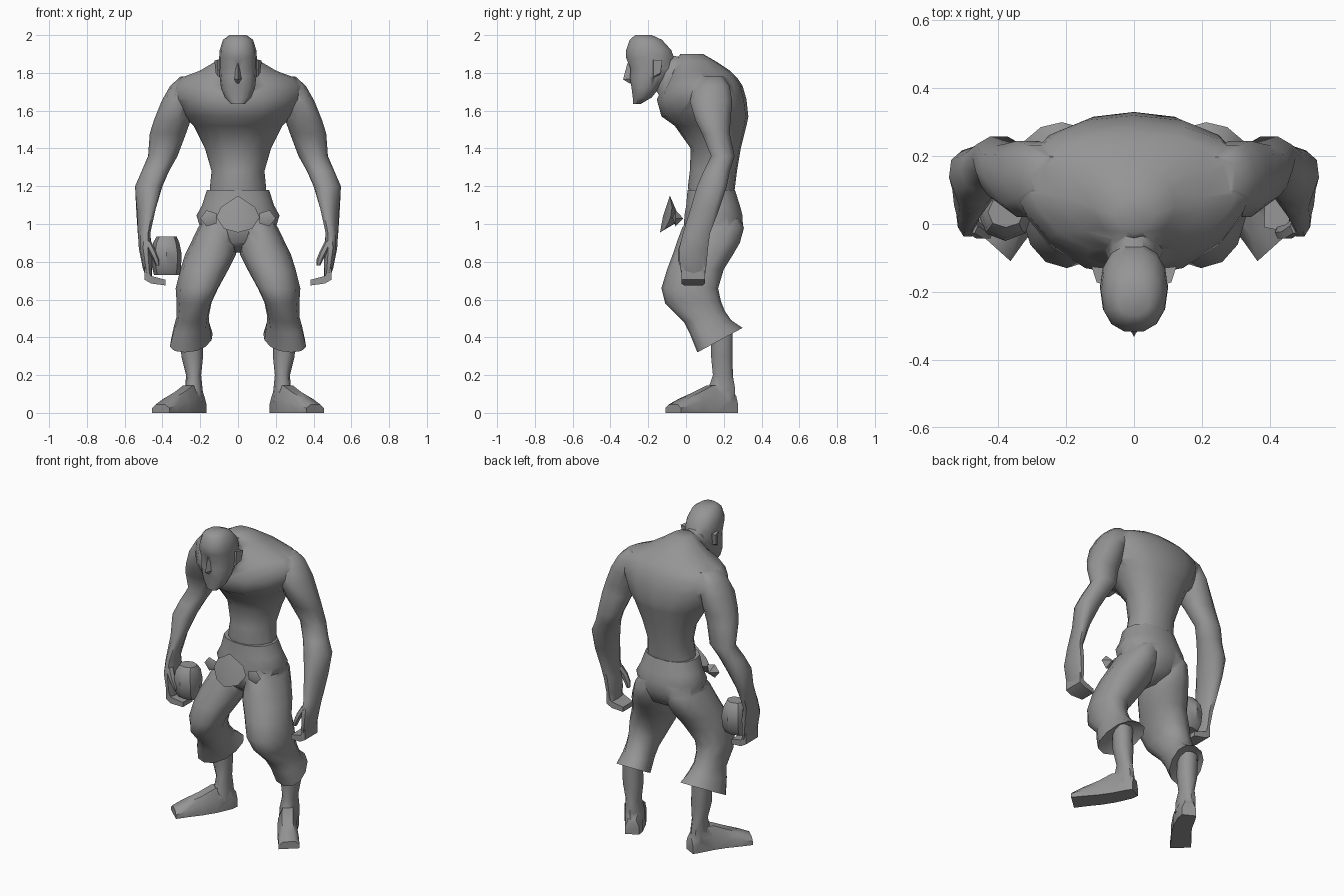
import bpy, bmesh, math
from mathutils import Vector

grey = bpy.data.materials.new("plain_grey")
grey.diffuse_color = (0.3, 0.3, 0.3, 1)


def shade(ob, angle):
    bpy.ops.object.select_all(action='DESELECT')
    ob.select_set(True)
    bpy.context.view_layer.objects.active = ob
    bpy.ops.object.shade_smooth_by_angle(angle=math.radians(angle))


def finish(name, bm, angle=45):
    bmesh.ops.recalc_face_normals(bm, faces=bm.faces)
    me = bpy.data.meshes.new(name)
    bm.to_mesh(me)
    bm.free()
    me.materials.append(grey)
    ob = bpy.data.objects.new(name, me)
    bpy.context.collection.objects.link(ob)
    shade(ob, angle)
    return ob


def fuse(base, parts, angle=60):
    """Union the parts into the base so no inner walls remain."""
    for part in parts:
        bpy.context.view_layer.objects.active = base
        mod = base.modifiers.new("union", 'BOOLEAN')
        mod.operation, mod.solver, mod.object = 'UNION', 'EXACT', part
        bpy.ops.object.modifier_apply(modifier=mod.name)
        bpy.data.objects.remove(part)
    shade(base, angle)


def skin(name, loops, angle=45):
    """Bridge equal-length loops of points into a closed tube."""
    bm = bmesh.new()
    rows = [[bm.verts.new(p) for p in loop] for loop in loops]
    n = len(rows[0])
    for a, b in zip(rows, rows[1:]):
        for i in range(n):
            j = (i + 1) % n
            bm.faces.new((a[i], a[j], b[j], b[i]))
    bm.faces.new(rows[0])
    bm.faces.new(rows[-1])
    return finish(name, bm, angle)


def body(name, rings, s=1, n=12, angle=45, power=0.9, front=0.9, back=0.9):
    """Rings: z front, z back, x inner, x outer, y front, y back, optional x skew to the back."""
    def pw(v, p):
        return math.copysign(abs(v) ** p, v)
    loops = []
    for zf, zb, x0, x1, yf, yb, *skew in rings:
        k = skew[0] if skew else 0
        loop = []
        for i in range(n):
            a = 2 * math.pi * i / n
            u, v = pw(math.cos(a), power), math.sin(a)
            v = pw(v, front if v < 0 else back)
            loop.append((s * ((x0 + x1) / 2 + u * (x1 - x0) / 2 + k * v),
                         (yf + yb) / 2 + v * (yb - yf) / 2,
                         (zf + zb) / 2 + v * (zb - zf) / 2))
        loops.append(loop)
    return skin(name, loops, angle)


def level(rows):
    """Level rings: z, x inner, x outer, y front, y back."""
    return [(r[0], r[0], *r[1:]) for r in rows]


def centred(rows):
    """Level rings around x = 0: z, half width, y front, y back."""
    return [(r[0], r[0], -r[1], r[1], r[2], r[3]) for r in rows]


# Bare torso with broad hunched back
torso = body("torso", centred([
    (1.12, .15, .02, .25), (1.20, .148, .01, .26), (1.28, .14, .02, .27),
    (1.40, .175, .025, .29), (1.52, .235, -.06, .32), (1.57, .285, -.13, .33),
    (1.66, .34, -.155, .32), (1.73, .345, -.12, .30), (1.775, .30, -.095, .27),
    (1.81, .205, -.08, .235), (1.86, .12, -.06, .16), (1.90, .06, -.03, .09)]),
    n=16, angle=60, front=1.4, back=.8)

# Neck leaning forward
neck = body("neck", [(1.74, 1.90, -.065, .065, -.20, -.09), (1.70, 1.89, -.075, .075, -.16, -.04),
                     (1.62, 1.86, -.12, .12, -.11, .07)], n=10)

# Head with pointed beard
head = body("head", centred([
    (2.0, .045, -.27, -.18), (1.975, .08, -.30, -.125), (1.92, .097, -.32, -.075),
    (1.88, .10, -.32, -.06), (1.82, .10, -.295, -.07), (1.78, .097, -.30, -.09),
    (1.72, .09, -.29, -.14), (1.67, .07, -.283, -.18), (1.635, .035, -.28, -.24)]),
    n=14, angle=50, power=.85)

# Nose wedge
nose = skin("nose", [[(-.01, -.28, 1.85), (.01, -.28, 1.85), (0, -.311, 1.85)],
                     [(-.028, -.28, 1.77), (.028, -.28, 1.77), (0, -.333, 1.765)],
                     [(-.015, -.28, 1.745), (.015, -.28, 1.745), (0, -.30, 1.745)]], 30)
fuse(torso, [neck, head, nose])

# Trouser seat
seat = body("trousers", centred([
    (1.18, .165, .005, .262), (1.10, .19, -.002, .288), (1.045, .22, -.012, .303),
    (.98, .20, -.015, .305), (.90, .14, .0, .27), (.85, .04, .06, .18)]), n=14)

for s, side in ((-1, "right"), (1, "left")):
    # Ears
    ear = skin(side + "_ear", [
        [(s * .085, -.175, 1.77), (s * .085, -.14, 1.79), (s * .085, -.13, 1.86), (s * .085, -.18, 1.86)],
        [(s * .105, -.172, 1.78), (s * .118, -.135, 1.80), (s * .125, -.125, 1.865),
         (s * .11, -.172, 1.87)]], 30)

    # Arm from shoulder to palm
    arm = body(side + "_arm", level([
        (1.78, .20, .305, .08, .20), (1.73, .20, .36, .035, .235), (1.65, .22, .405, .015, .25),
        (1.55, .25, .445, .045, .24), (1.48, .275, .467, .08, .235), (1.36, .32, .476, .13, .26),
        (1.28, .365, .51, .09, .235), (1.20, .40, .545, .055, .22, .01),
        (1.08, .44, .535, .02, .18, .02), (.95, .465, .53, -.02, .13, .01),
        (.87, .455, .525, -.04, .12), (.77, .455, .505, -.035, .11),
        (.71, .455, .485, -.02, .10)]), s, n=10, angle=50)

    # Curled fingers
    fingers = skin(side + "_fingers", [
        [(s * x, y0, z), (s * x, y1, z), (s * x, y1, z - h), (s * x, y0, z - h)]
        for x, z, h, y0, y1 in ((.495, .775, .07, -.025, .10), (.46, .725, .04, -.025, .10),
                                (.385, .705, .03, -.01, .09))], 40)

    # Thumb
    thumb = body(side + "_thumb", level([
        (.91, .46, .50, -.03, .02), (.86, .435, .475, -.045, 0),
        (.81, .415, .45, -.045, -.005), (.78, .415, .435, -.035, -.01)]), s, n=6)
    fuse(torso, [ear, arm, fingers, thumb])

    # Trouser leg with slanted flared hem
    leg = body(side + "_trouser_leg", [
        (1.06, 1.06, .04, .16, .04, .27), (.98, .98, .012, .212, -.02, .307),
        (.90, .90, .004, .25, -.05, .285), (.84, .84, .01, .28, -.07, .25),
        (.76, .76, .05, .305, -.10, .20), (.66, .66, .105, .33, -.13, .17, .02),
        (.58, .59, .14, .325, -.11, .185, .01), (.48, .54, .155, .325, -.01, .205),
        (.42, .49, .15, .34, .02, .24, -.02), (.32, .45, .14, .355, .06, .30, -.035),
        (.37, .45, .18, .31, .11, .25)], s, angle=50)

    # Shin
    shin = body(side + "_shin", level([
        (.44, .19, .305, .13, .25), (.30, .185, .30, .13, .25), (.20, .195, .275, .14, .25),
        (.13, .188, .28, .115, .263), (.06, .18, .28, .12, .262)]), s, n=10)
    fuse(seat, [leg])

    # Foot curving outward, stations from heel to toe: x, y, half width, height, yaw
    loops = []
    for x, y, w, h, yaw in ((.205, .255, .042, .09, 28), (.22, .215, .052, .14, 30),
                            (.265, .125, .056, .145, 33), (.31, .058, .058, .11, 37),
                            (.37, -.015, .06, .075, 41), (.41, -.068, .062, .045, 42)):
        across = Vector((math.cos(math.radians(yaw)), math.sin(math.radians(yaw)), 0))
        prof = ((-w, 0), (w, 0), (w, h * .55), (w * .55, h), (-w * .55, h), (-w, h * .55))
        pts = [Vector((x, y, z)) + across * u for u, z in prof]
        loops.append([(s * p.x, p.y, p.z) for p in pts])
    fuse(shin, [skin(side + "_foot", loops, 45)])

    # Small faceted knot beside the buckle
    bm = bmesh.new()
    rim = [bm.verts.new((s * .152 + .048 * math.sin(a), -.055, 1.03 + .045 * math.cos(a)))
           for a in [k * math.tau / 5 + s * math.pi / 2 for k in range(5)]]
    for y in (-.072, -.015):
        tip = bm.verts.new((s * .152, y, 1.03))
        for k in range(5):
            bm.faces.new((rim[k], rim[(k + 1) % 5], tip))
    finish(side + "_belt_knot", bm, 40)

# Tilted faceted belt buckle
bm = bmesh.new()
outline = [(0, 1.15), (.09, 1.09), (.115, 1.035), (.075, .975), (0, .955),
           (-.075, .975), (-.115, 1.035), (-.09, 1.09)]
rim = [bm.verts.new((x, -.085 - (1.15 - z) * .27 + abs(x) * .3, z)) for x, z in outline]
for y, z in ((-.122, 1.04), (-.03, 1.02)):
    tip = bm.verts.new((0, y, z))
    for k in range(8):
        bm.faces.new((rim[k], rim[(k + 1) % 8], tip))
finish("belt_buckle", bm, 40)

# Faceted ball held in the right hand
body("held_ball", level([
    (.935, -.43, -.325, -.01, .08), (.90, -.45, -.31, -.04, .11), (.84, -.46, -.298, -.05, .12),
    (.77, -.455, -.302, -.04, .11), (.73, -.445, -.31, -.01, .08)]), n=8, angle=40)
